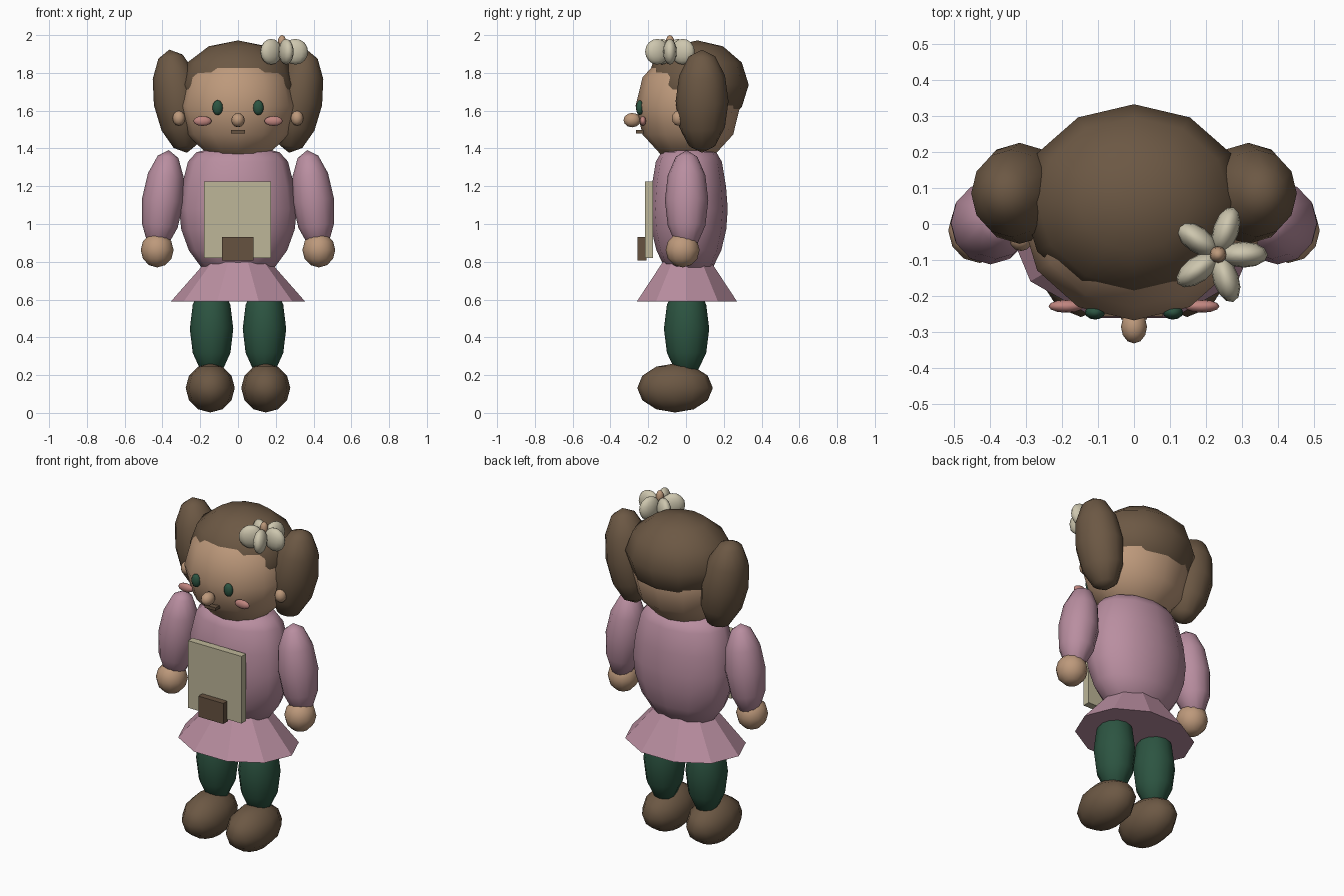
import bpy, bmesh, math

if "Cube" in bpy.data.objects:
    bpy.data.objects.remove(bpy.data.objects["Cube"])


def mat(name, hexcode):
    """Flat colour from an sRGB hex code."""
    rgb = [int(hexcode[i:i + 2], 16) / 255 for i in (0, 2, 4)]
    lin = [c / 12.92 if c <= 0.04045 else ((c + 0.055) / 1.055) ** 2.4 for c in rgb]
    m = bpy.data.materials.new(name)
    m.diffuse_color = (*lin, 1)
    m.use_nodes = True
    m.node_tree.nodes["Principled BSDF"].inputs["Base Color"].default_value = m.diffuse_color
    return m


SKIN = mat("skin", "BD997B")
BROWN = mat("brown", "6C5844")
PINK = mat("pink", "B98EA0")
GREEN = mat("green", "2C5441")
APRON = mat("apron_beige", "BDB698")
CREAM = mat("cream", "CDC6AE")
BLUSH = mat("blush", "C0857F")
POCKET = mat("pocket_brown", "665240")


def finish(bm, name, material, smooth):
    bmesh.ops.recalc_face_normals(bm, faces=bm.faces)
    me = bpy.data.meshes.new(name)
    for f in bm.faces:
        f.smooth = smooth
    bm.to_mesh(me)
    bm.free()
    me.materials.append(material)
    ob = bpy.data.objects.new(name, me)
    bpy.context.collection.objects.link(ob)
    return ob


def ball(name, loc, radii, material, rot=(0, 0, 0), seg=12, rings=6):
    """Low-poly smooth ellipsoid."""
    bm = bmesh.new()
    bmesh.ops.create_uvsphere(bm, u_segments=seg, v_segments=rings, radius=1)
    for v in bm.verts:
        v.co = [c * r for c, r in zip(v.co, radii)]
    ob = finish(bm, name, material, True)
    ob.location, ob.rotation_euler = loc, rot
    return ob


def box(name, lo, hi, material):
    bm = bmesh.new()
    bmesh.ops.create_cube(bm, size=1)
    for v in bm.verts:
        v.co = [(a + b) / 2 + c * (b - a) for c, a, b in zip(v.co, lo, hi)]
    return finish(bm, name, material, False)


def lathe(name, profile, depth, y, seg, material, smooth):
    """Closed stack of elliptical rings given as (radius, height)."""
    bm = bmesh.new()
    rings = []
    for r, z in profile:
        angles = [2 * math.pi * i / seg for i in range(seg)]
        rings.append([bm.verts.new((r * math.cos(a), y + depth * r * math.sin(a), z)) for a in angles])
    for a, b in zip(rings, rings[1:]):
        for i in range(seg):
            j = (i + 1) % seg
            bm.faces.new((a[i], a[j], b[j], b[i]))
    bm.faces.new(rings[0])
    bm.faces.new(rings[-1])
    return finish(bm, name, material, smooth)


# Body and skirt
lathe("torso", [(0.08, 0.73), (0.19, 0.765), (0.26, 0.86), (0.30, 0.97), (0.312, 1.08),
                (0.298, 1.2), (0.265, 1.33), (0.22, 1.38), (0.1, 1.41)], 0.66, 0.015, 12, PINK, True)
lathe("skirt", [(0.355, 0.59), (0.17, 0.8)], 0.785, 0.005, 10, PINK, False)

# Head and hair
ball("head", (0, 0.01, 1.625), (0.31, 0.277, 0.303), SKIN)
ball("hair_cap", (0, 0.06, 1.737), (0.31, 0.272, 0.235), BROWN)

# Face
ball("nose", (0, -0.285, 1.55), (0.036, 0.046, 0.038), SKIN)
box("mouth", (-0.036, -0.265, 1.479), (0.036, -0.225, 1.497), POCKET)

# Mirrored parts
for s, side in ((-1, "left"), (1, "right")):
    ball(side + "_pigtail", (s * 0.317, 0.085, 1.65), (0.13, 0.14, 0.277), BROWN, (0, s * 0.17, 0))
    ball(side + "_ear", (s * 0.313, -0.04, 1.56), (0.033, 0.035, 0.04), SKIN)
    ball(side + "_eye", (s * 0.108, -0.245, 1.616), (0.028, 0.02, 0.04), GREEN)
    ball(side + "_cheek", (s * 0.188, -0.228, 1.545), (0.049, 0.018, 0.026), BLUSH)
    ball(side + "_arm", (s * 0.398, 0.003, 1.125), (0.11, 0.115, 0.268), PINK, (0, -s * 0.12, 0))
    ball(side + "_hand", (s * 0.428, -0.018, 0.862), (0.087, 0.09, 0.092), SKIN)
    ball(side + "_leg", (s * 0.14, 0.003, 0.445), (0.115, 0.12, 0.255), GREEN)
    ball(side + "_shoe", (s * 0.147, -0.058, 0.132), (0.13, 0.2, 0.13), BROWN)

# Apron front with pocket
box("apron", (-0.18, -0.218, 0.82), (0.176, -0.175, 1.224), APRON)
box("apron_pocket", (-0.085, -0.256, 0.806), (0.081, -0.21, 0.93), POCKET)

# Hair flower
fx, fy = 0.233, -0.085
for i in range(5):
    a = math.radians(72 * i)
    ball("flower_petal_%d" % (i + 1), (fx + 0.071 * math.cos(a), fy + 0.071 * math.sin(a), 1.912),
         (0.067, 0.036, 0.068), CREAM, (0, 0, a), 12, 8)
ball("flower_center", (fx, fy, 1.96), (0.023, 0.023, 0.04), SKIN)
